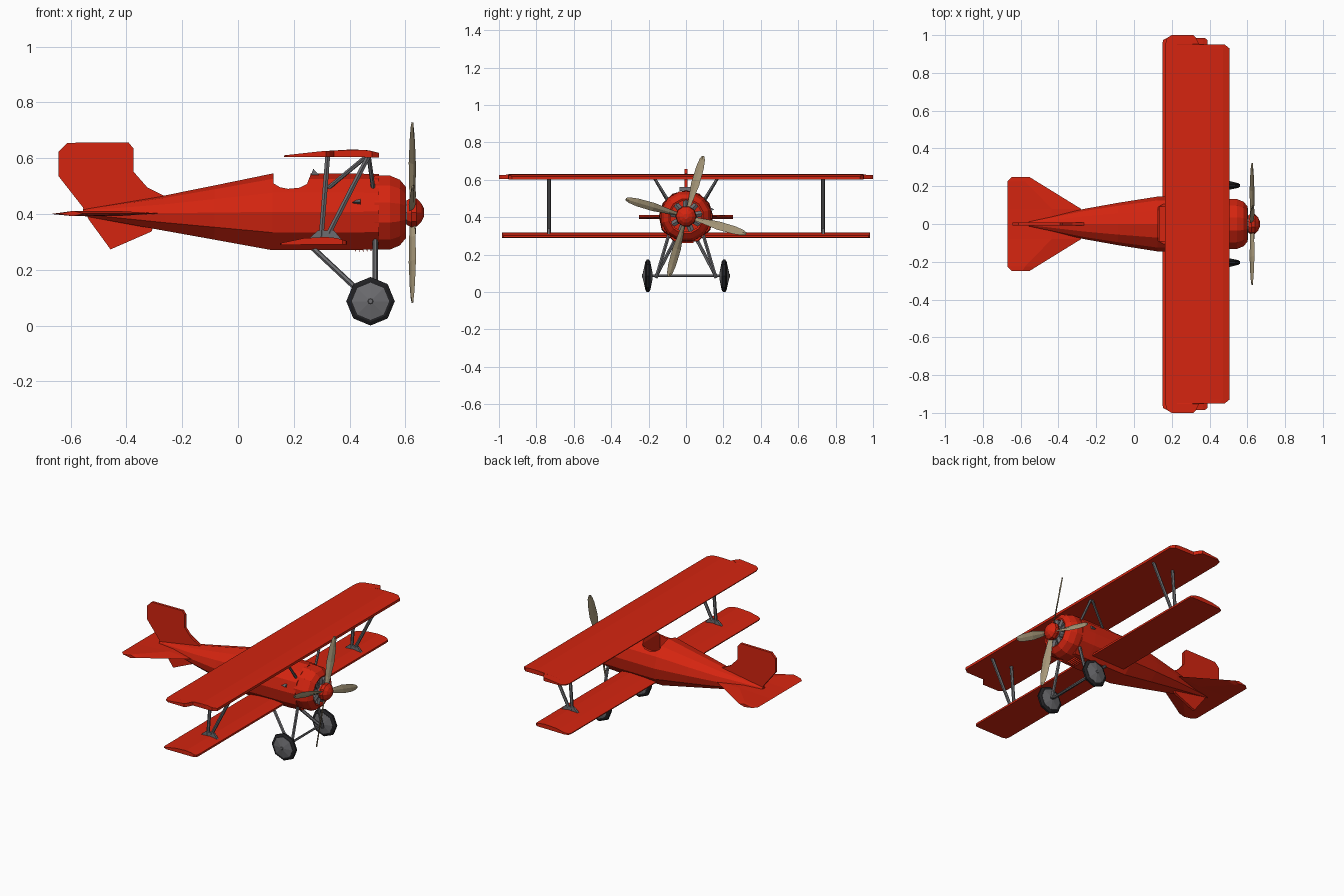
import bpy, bmesh
from math import sin, cos, pi, radians
from mathutils import Vector, Matrix

if "Cube" in bpy.data.objects:
    bpy.data.objects.remove(bpy.data.objects["Cube"])


def mat(name, col):
    m = bpy.data.materials.new(name)
    m.diffuse_color = (*col, 1)
    m.use_nodes = True
    m.node_tree.nodes["Principled BSDF"].inputs["Base Color"].default_value = m.diffuse_color
    return m


RED = mat("red paint", (0.66, 0.018, 0.005))
TAN = mat("wood", (0.38, 0.31, 0.19))
BLACK = mat("rubber", (0.015, 0.015, 0.017))
GREY = mat("metal", (0.15, 0.15, 0.16))


def loft(name, rings, material):
    """Skin a list of equal-length rings and cap both ends."""
    bm = bmesh.new()
    vs = [[bm.verts.new(p) for p in r] for r in rings]
    n = len(vs[0])
    for a, b in zip(vs, vs[1:]):
        for i in range(n):
            bm.faces.new((a[i], a[(i + 1) % n], b[(i + 1) % n], b[i]))
    bm.faces.new(vs[0])
    bm.faces.new(vs[-1])
    bmesh.ops.remove_doubles(bm, verts=bm.verts, dist=1e-5)
    bmesh.ops.recalc_face_normals(bm, faces=bm.faces)
    me = bpy.data.meshes.new(name)
    bm.to_mesh(me)
    bm.free()
    ob = bpy.data.objects.new(name, me)
    bpy.context.collection.objects.link(ob)
    if material:
        me.materials.append(material)
    return ob


def lathe(name, profile, n, origin, direction, material, phase=0.0):
    """Turn (distance, radius) pairs about a line."""
    q = Vector(direction).to_track_quat('Z', 'Y')
    o = Vector(origin)
    rings = [[o + q @ Vector((r * cos(2 * pi * i / n + phase), r * sin(2 * pi * i / n + phase), t))
              for i in range(n)] for t, r in profile]
    return loft(name, rings, material)


def rod(name, a, b, r, material=GREY, n=6):
    d = Vector(b) - Vector(a)
    return lathe(name, [(0, r), (d.length, r)], n, a, d, material)


def prism(name, outline, place, h, material):
    """Extrude a 2D outline by +-h; place maps (u, v, w) to xyz."""
    return loft(name, [[place(u, v, w) for u, v in outline] for w in (-h, h)], material)


def side(u, v, w):
    return (u, w, v)


# fuselage: one half section (width, height fraction), scaled along x
half = [(0, 1), (.5, .93), (.86, .75), (1, .5), (.9, .23), (.45, 0)]
section = half + [(-y, z) for y, z in reversed(half[1:])]
stations = [(-.555, .012, .418, .393), (-.264, .08, .466, .34), (-.085, .112, .502, .308),
            (.124, .145, .545, .27), (.41, .143, .545, .27), (.505, .14, .543, .274)]
fuselage = loft("fuselage", [[(x, y * w, zb + z * (zt - zb)) for y, z in section]
                             for x, w, zt, zb in stations], RED)

# cockpit opening: a scalloped notch plus an inner well
notch = [(.127, .6), (.127, .51), (.15, .496), (.18, .49), (.22, .494), (.247, .507), (.26, .54), (.26, .6)]
well = [(.135, .37), (.25, .37), (.25, .6), (.135, .6)]
for nm, pts, h in (("cockpit_notch_cutter", notch, .3), ("cockpit_well_cutter", well, .09)):
    c = prism(nm, pts, side, h, None)
    c.hide_render = True
    c.hide_viewport = False
    c.display_type = 'WIRE'
    m = fuselage.modifiers.new(nm, 'BOOLEAN')
    m.operation, m.solver, m.object = 'DIFFERENCE', 'EXACT', c
prism("windscreen", [(.262, .54), (.29, .54), (.27, .562)], side, .035, GREY)

# cowling with open front, engine and spinner
C = (0, 0, .405)
lathe("cowling", [(.49, .138), (.545, .137), (.58, .122), (.602, .095), (.598, .085), (.54, .085)],
      12, C, (1, 0, 0), RED, pi / 12)
lathe("crankcase", [(.53, .05), (.61, .045)], 10, C, (1, 0, 0), GREY)
for i in range(9):
    a = 2 * pi * i / 9
    d = Vector((0, sin(a), cos(a)))
    base = Vector((.585, 0, .405))
    rod("engine_cylinder", base + d * .04, base + d * .086, .018, GREY)
lathe("spinner", [(.605, .046), (.622, .056), (.64, .053), (.657, .035), (.667, .014)],
      10, C, (1, 0, 0), RED)

# four twisted propeller blades
for k in range(4):
    a = radians(16 + 90 * k)
    rot = Matrix.Rotation(-a, 3, 'X')
    rings = []
    for r, w, pitch in ((.03, .012, 50), (.09, .017, 42), (.18, .026, 30), (.27, .023, 24), (.315, .016, 22), (.335, .007, 20)):
        p = radians(pitch)
        t = .004
        ring = []
        for u, v in ((-w, 0), (0, t), (w, 0), (0, -t)):
            q = rot @ Vector((v * cos(p) + u * sin(p), u * cos(p) - v * sin(p), r))
            ring.append(q + Vector((.625, 0, .405)))
        rings.append(ring)
    loft("propeller_blade", rings, TAN)


# wings: chordwise slices, height taken from a piecewise airfoil
def interp(table, x):
    for (x0, z0), (x1, z1) in zip(table, table[1:]):
        if x <= x1:
            return z0 + (z1 - z0) * max(0, x - x0) / (x1 - x0)
    return table[-1][1]


def wing(name, tips, top, bottom):
    spans = [(-y, a, b) for y, a, b in reversed(tips)] + tips
    rings = []
    for y, te, le in spans:
        xs = [te + (le - te) * f for f in (0, .3, .7, .9, 1)]
        rings.append([(x, y, interp(top, x)) for x in xs] +
                     [(x, y, interp(bottom, x)) for x in reversed(xs)])
    return loft(name, rings, RED)


wing("upper_wing", [(.93, .165, .505), (.95, .165, .48), (.952, .165, .345), (.985, .175, .328), (1, .2, .315)],
     [(.165, .61), (.30, .625), (.42, .632), (.47, .628), (.505, .619)],
     [(.165, .605), (.505, .603)])
wing("lower_wing", [(.955, .15, .39), (.975, .155, .388), (.985, .175, .375)],
     [(.15, .295), (.24, .314), (.3, .319), (.35, .315), (.39, .303)],
     [(.15, .289), (.39, .291)])

# tail surfaces
fin = [(-.612, .655), (-.393, .657), (-.375, .635), (-.375, .552), (-.325, .495), (-.264, .465),
       (-.31, .337), (-.457, .273), (-.535, .38), (-.557, .425), (-.643, .535), (-.643, .624)]
prism("fin_and_rudder", fin, side, .008, RED)
tail = []
for y, te, le in ((.25, -.645, -.555), (.225, -.67, -.515), (.08, -.67, -.28)):
    m = te + (le - te) * .6
    tail.append((y, te, m, le))
tail = tail + [(-y, a, b, c) for y, a, b, c in reversed(tail)]
loft("tailplane", [[(te, y, .4), (m, y, .411), (le, y, .402), (m, y, .392)] for y, te, m, le in tail], RED)

for s in (-1, 1):
    # struts between the wings with their foot plate
    y = .733 * s
    rod("front_wing_strut", (.325, y, .33), (.47, y, .612), .010)
    rod("rear_wing_strut", (.298, y, .315), (.322, y, .612), .010)
    prism("strut_foot", [(.255, .312), (.285, .34), (.345, .34), (.37, .31)],
          lambda u, v, w: (u, y + w, v), .007, GREY)
    # struts from fuselage to the upper wing
    rod("front_cabane_strut", (.485, .095 * s, .49), (.468, .17 * s, .61), .008)
    rod("rear_cabane_strut", (.32, .10 * s, .49), (.465, .17 * s, .61), .008)
    # undercarriage
    rod("front_gear_strut", (.492, .085 * s, .33), (.492, .16 * s, .075), .010)
    rod("rear_gear_strut", (.25, .05 * s, .295), (.475, .16 * s, .085), .010)
    w = (.475, .204 * s, .087)
    lathe("tyre", [(-.014, .06), (-.014, .074), (-.006, .087), (.006, .087), (.014, .074), (.014, .06)],
          8, w, (0, s, 0), BLACK)
    lathe("wheel_disc", [(-.026, .012), (-.015, .067), (.015, .067), (.028, .01), (.031, .008)],
          8, w, (0, s, 0), GREY)
    # side air scoop
    loft("side_scoop", [[(.41, .142 * s, .442), (.412, .14 * s, .442), (.41, .138 * s, .44)],
                        [(.44, .12 * s, .458), (.44, .152 * s, .442), (.44, .12 * s, .428)]], GREY)
rod("axle", (.475, -.2, .087), (.475, .2, .087), .007)

# cooling louvres and exhaust under the nose
for i in range(5):
    x = .415 + i * .014
    prism("louvre", [(x, .285), (x + .01, .285), (x + .006, .263)], side, .04, RED)
rod("exhaust_outlet", (.52, 0, .288), (.57, 0, .296), .012, BLACK)
